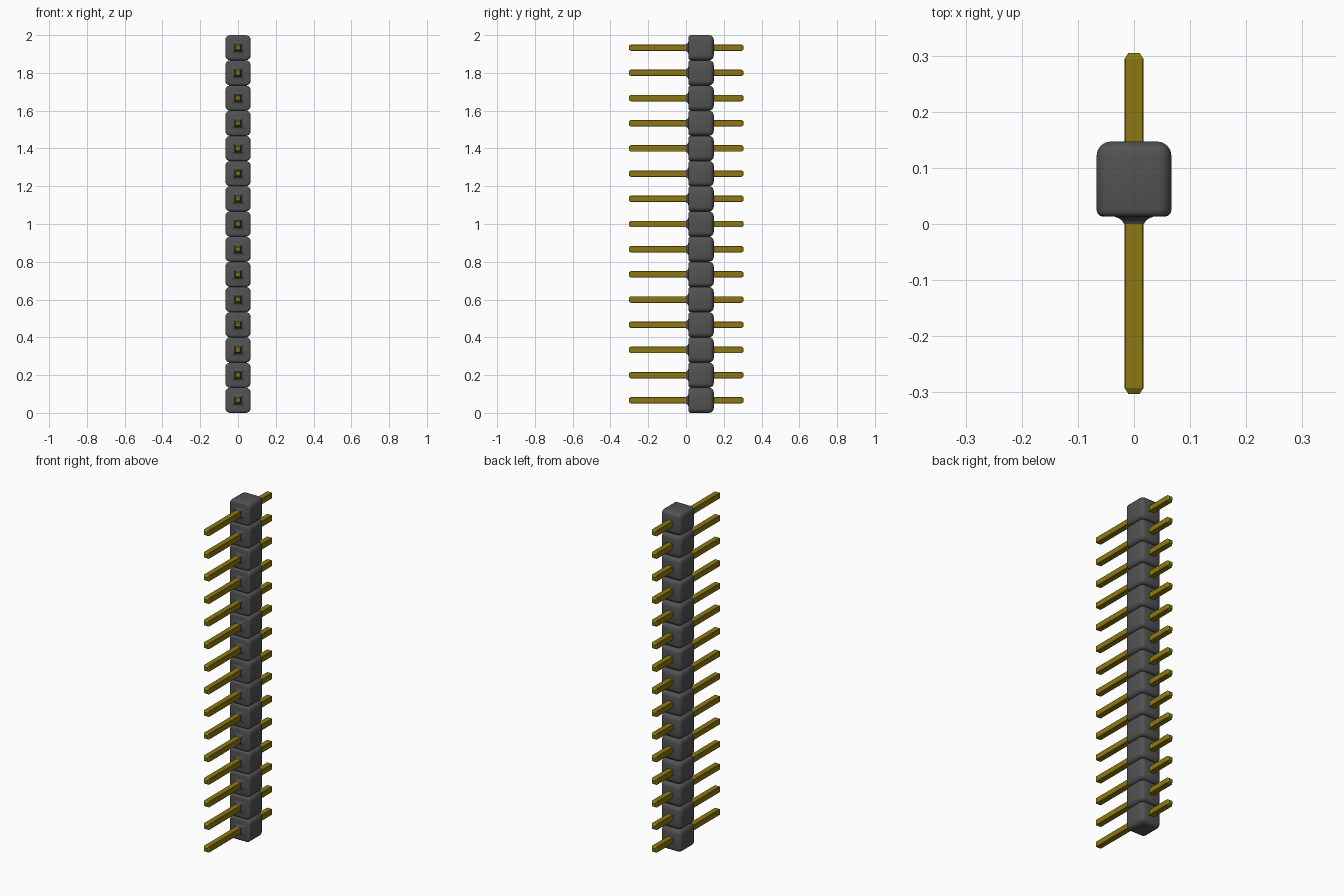
import bpy, bmesh

cube = bpy.data.objects.get("Cube")
if cube:
    bpy.data.objects.remove(cube, do_unlink=True)

COUNT = 15
PITCH = 2 / COUNT
HALF = PITCH / 2
BODY_FRONT, BODY_BACK = 0.013, 0.147


def material(name, rgb, roughness):
    mat = bpy.data.materials.new(name)
    mat.use_nodes = True
    mat.diffuse_color = (*rgb, 1)
    bsdf = mat.node_tree.nodes["Principled BSDF"]
    bsdf.inputs["Base Color"].default_value = (*rgb, 1)
    bsdf.inputs["Roughness"].default_value = roughness
    return mat


def loft(bm, rings):
    """Square rings (y, half width) running along y, joined and capped."""
    loops = [[bm.verts.new((sx * h, y, sz * h))
              for sx, sz in ((-1, -1), (1, -1), (1, 1), (-1, 1))] for y, h in rings]
    for a, b in zip(loops, loops[1:]):
        for i in range(4):
            j = (i + 1) % 4
            bm.faces.new((a[i], a[j], b[j], b[i]))
    bm.faces.new(loops[0][::-1])
    bm.faces.new(loops[-1])


def finish(bm, name, mat):
    bmesh.ops.recalc_face_normals(bm, faces=bm.faces)
    mesh = bpy.data.meshes.new(name)
    bm.to_mesh(mesh)
    bm.free()
    mesh.materials.append(mat)
    return mesh


def round_edges(bm, test, width, segments):
    edges = [e for e in bm.edges if test(e)]
    bmesh.ops.bevel(bm, geom=edges, offset=width, segments=segments,
                    profile=0.5, affect='EDGES')


plastic = material("dark grey plastic", (0.085, 0.085, 0.085), 0.6)
brass = material("brass", (0.27, 0.19, 0.005), 0.4)

# Housing block: softly rounded back and sides, tighter front rim
bm = bmesh.new()
loft(bm, [(BODY_FRONT, HALF), (BODY_BACK, HALF)])
front = lambda e: all(abs(v.co.y - BODY_FRONT) < 1e-4 for v in e.verts)
round_edges(bm, lambda e: not front(e), 0.025, 4)
round_edges(bm, front, 0.012, 3)

# Flared collar where the pin leaves the front of the block
loft(bm, [(0.0, 0.018), (0.003, 0.0195), (0.007, 0.0225),
          (0.010, 0.027), (0.013, 0.034), (0.016, 0.034)])
body_mesh = finish(bm, "housing_block", plastic)

# Square pin with tapered tips
bm = bmesh.new()
loft(bm, [(-0.303, 0.010), (-0.292, 0.017), (0.294, 0.017), (0.305, 0.010)])
round_edges(bm, lambda e: abs(e.verts[0].co.y - e.verts[1].co.y) > 0.1, 0.002, 1)
pin_mesh = finish(bm, "pin", brass)

# Stack the header
for i in range(COUNT):
    for name, mesh in (("housing_block", body_mesh), ("pin", pin_mesh)):
        obj = bpy.data.objects.new(f"{name}_{i + 1:02d}", mesh)
        obj.location.z = HALF + i * PITCH
        bpy.context.collection.objects.link(obj)

# Smooth the rounded blocks, keep the pins crisp
for name, angle in (("housing_block_01", 0.7), ("pin_01", 0.3)):
    bpy.ops.object.select_all(action='DESELECT')
    obj = bpy.data.objects[name]
    obj.select_set(True)
    bpy.context.view_layer.objects.active = obj
    bpy.ops.object.shade_smooth_by_angle(angle=angle)
